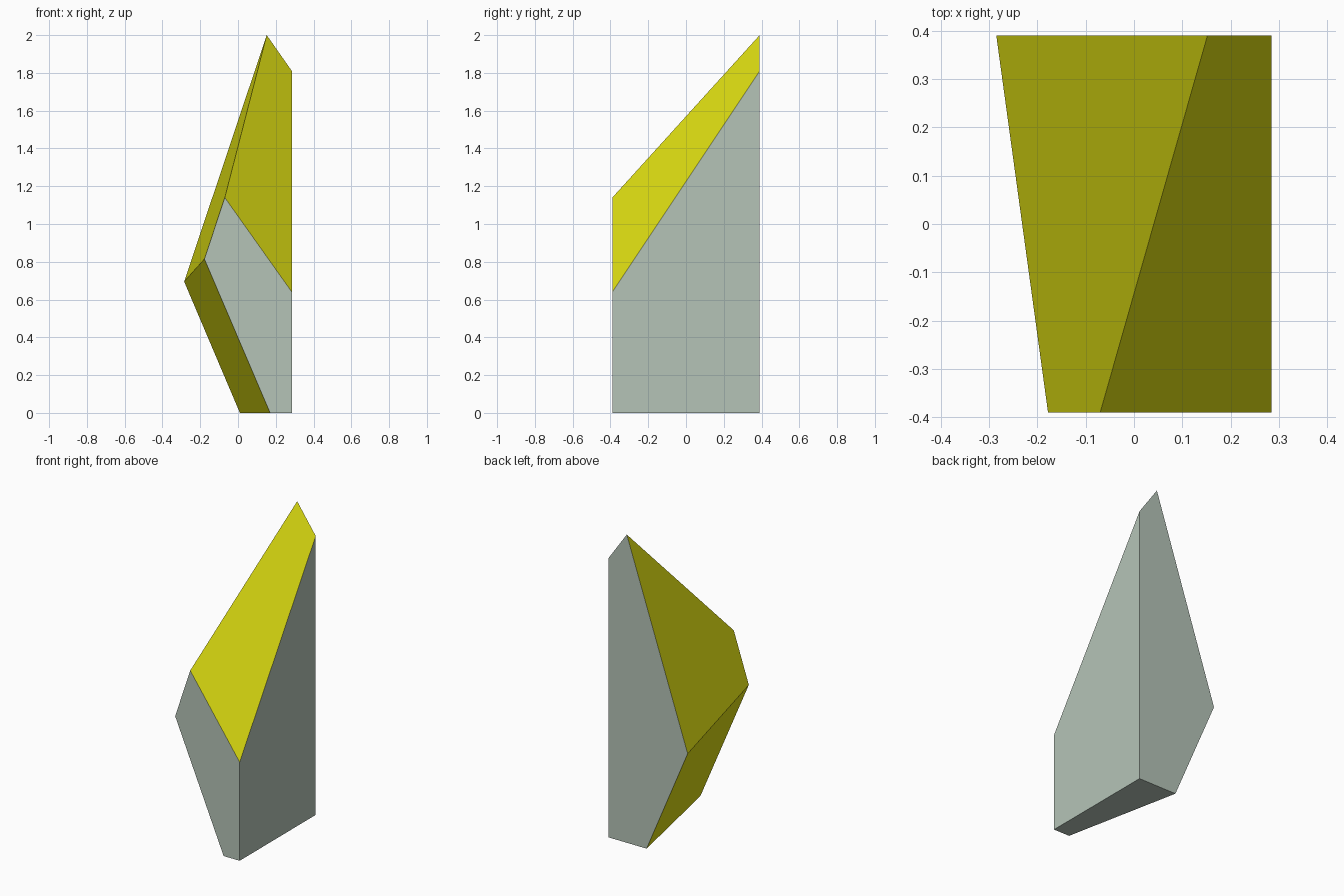
import bpy, bmesh

if "Cube" in bpy.data.objects:
    bpy.data.objects.remove(bpy.data.objects["Cube"])


def flat_material(name, rgb):
    mat = bpy.data.materials.new(name)
    mat.diffuse_color = (*rgb, 1.0)
    mat.use_nodes = True
    mat.node_tree.nodes["Principled BSDF"].inputs["Base Color"].default_value = mat.diffuse_color
    return mat


grey = flat_material("pale grey green", (0.46, 0.55, 0.475))
yellow = flat_material("yellow", (0.74, 0.74, 0.006))

# Wedge-shaped wing block: a front and a back profile (x, z), lofted along y
HALF_DEPTH = 0.39
FRONT = [(0.17, 0), (0.285, 0), (0.285, 0.64), (-0.07, 1.14), (-0.178, 0.815)]
BACK = [(0.01, 0), (0.285, 0), (0.285, 1.81), (0.152, 2.0), (-0.285, 0.695)]

bm = bmesh.new()
front = [bm.verts.new((x, -HALF_DEPTH, z)) for x, z in FRONT]
back = [bm.verts.new((x, HALF_DEPTH, z)) for x, z in BACK]
bm.faces.new(front)
bm.faces.new(back[::-1])
n = len(front)
for i in range(n):
    j = (i + 1) % n
    bm.faces.new((front[j], front[i], back[i], back[j]))
bmesh.ops.recalc_face_normals(bm, faces=bm.faces[:])

# Sloping faces are yellow, axis-aligned faces are grey
bm.normal_update()
for f in bm.faces:
    f.material_index = 0 if max(abs(c) for c in f.normal) > 0.99 else 1

mesh = bpy.data.meshes.new("wedge_block")
bm.to_mesh(mesh)
bm.free()
mesh.materials.append(grey)
mesh.materials.append(yellow)
bpy.context.collection.objects.link(bpy.data.objects.new("wedge_block", mesh))
